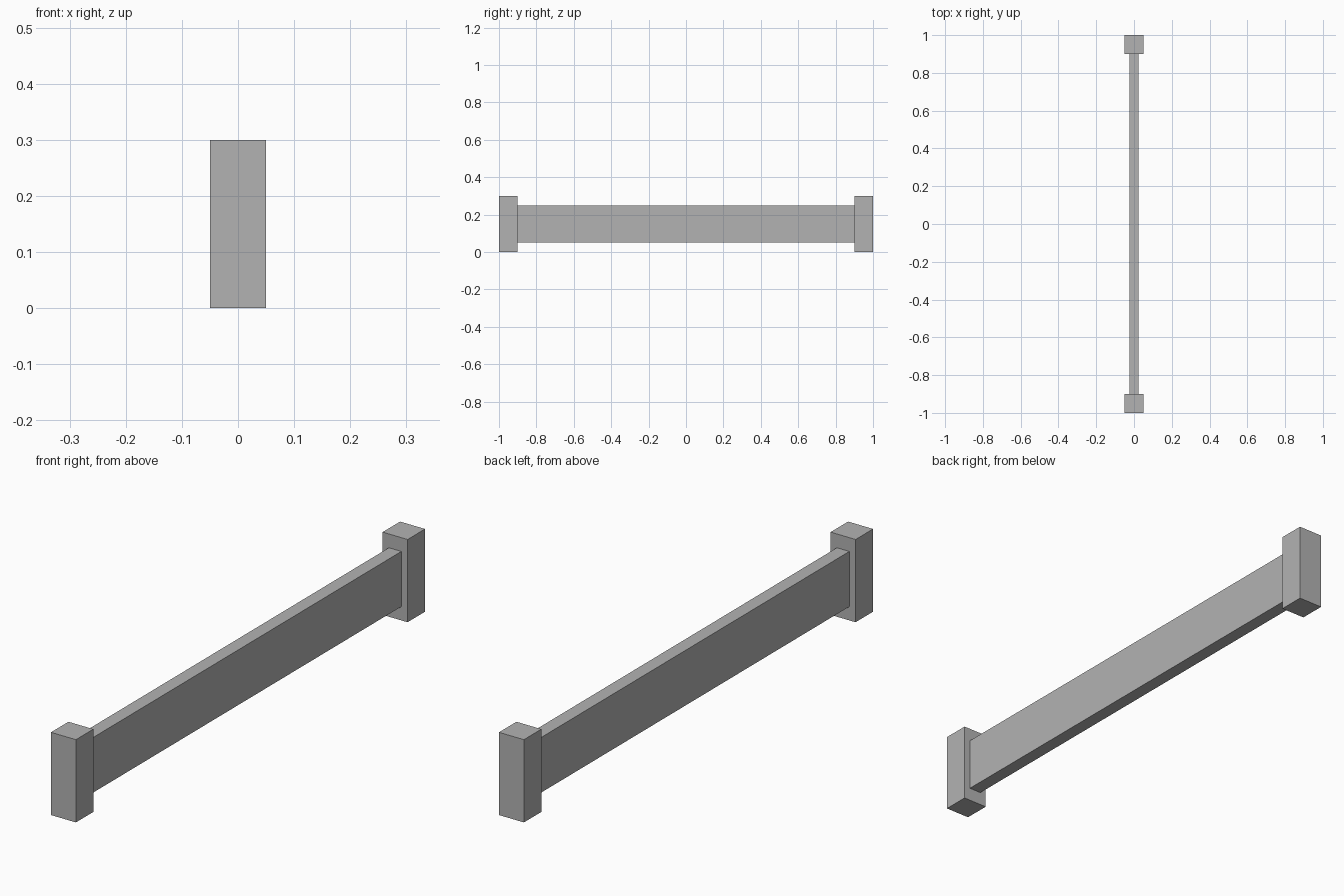
import bpy

# Remove the default cube
cube = bpy.data.objects.get("Cube")
if cube:
    bpy.data.objects.remove(cube, do_unlink=True)

# Single flat grey
grey = bpy.data.materials.new("plain_grey")
grey.use_nodes = True
colour = (0.45, 0.45, 0.45, 1)
grey.diffuse_color = colour
grey.node_tree.nodes["Principled BSDF"].inputs["Base Color"].default_value = colour


def box(name, size, location):
    bpy.ops.mesh.primitive_cube_add(size=1, location=location)
    obj = bpy.context.object
    obj.name = name
    obj.scale = size
    bpy.ops.object.transform_apply(location=False, rotation=False, scale=True)
    obj.data.materials.append(grey)
    return obj


# End posts
for name, side in (("front_post", -1), ("back_post", 1)):
    box(name, (0.1, 0.1, 0.3), (0, side * 0.95, 0.15))

# Thin panel spanning between the posts
box("rail_panel", (0.05, 1.8, 0.2), (0, 0, 0.15))
